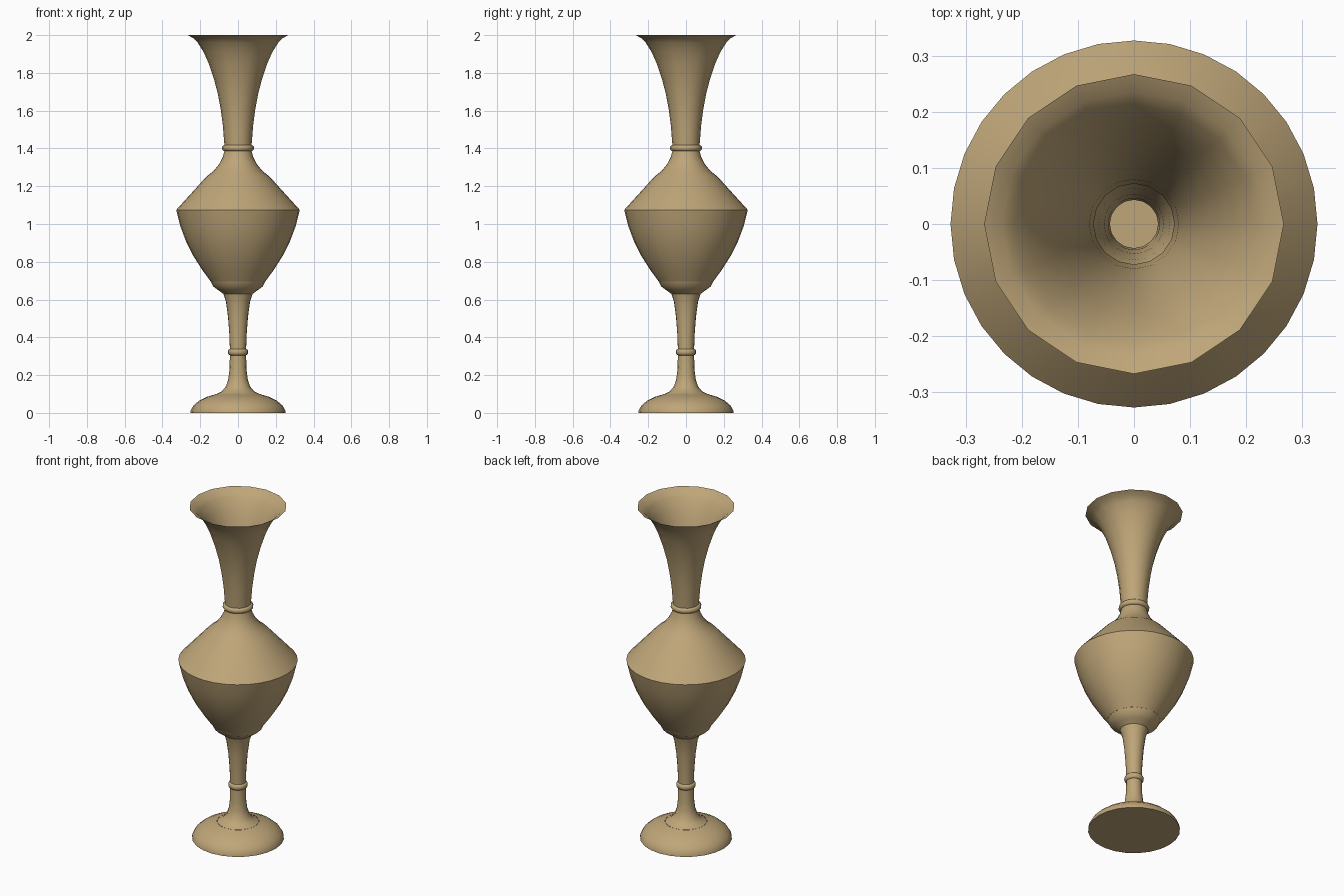
import bpy
import math

cube = bpy.data.objects.get("Cube")
if cube:
    bpy.data.objects.remove(cube, do_unlink=True)

clay = bpy.data.materials.new("tan clay")
clay.use_nodes = True
tan = (0.52, 0.38, 0.19, 1.0)
clay.diffuse_color = tan
clay.node_tree.nodes["Principled BSDF"].inputs["Base Color"].default_value = tan


def lathe(name, profile, sides, cap=False, crease=35):
    """Spin (radius, height) points around z into a thin shell."""
    verts, faces = [], []
    for r, z in profile:
        for i in range(sides):
            a = 2 * math.pi * i / sides + math.pi / 2
            verts.append((r * math.cos(a), r * math.sin(a), z))
    for row in range(len(profile) - 1):
        for i in range(sides):
            j = (i + 1) % sides
            low, high = row * sides, (row + 1) * sides
            faces.append((low + i, low + j, high + j, high + i))
    if cap:
        faces.append(tuple(reversed(range(sides))))
    mesh = bpy.data.meshes.new(name)
    mesh.from_pydata(verts, [], faces)
    mesh.materials.append(clay)
    obj = bpy.data.objects.new(name, mesh)
    bpy.context.collection.objects.link(obj)
    bpy.ops.object.select_all(action="DESELECT")
    obj.select_set(True)
    bpy.context.view_layer.objects.active = obj
    bpy.ops.object.shade_smooth_by_angle(angle=math.radians(crease))
    return obj


def bead(name, radius, z, bulge, half, sides):
    """Rounded collar around the shell."""
    steps = [math.pi * k / 6 for k in range(7)]
    points = [(radius + bulge * math.sin(t), z - half * math.cos(t)) for t in steps]
    return lathe(name, points, sides, crease=60)


# Domed foot with a flat underside
lathe("foot", [(0.252, 0), (0.25, 0.015), (0.235, 0.04), (0.205, 0.065),
               (0.165, 0.085), (0.115, 0.1)], 24, cap=True)

# Slender stem, flared at both ends
lathe("lower_stem", [(0.115, 0.1), (0.085, 0.115), (0.064, 0.14), (0.051, 0.18),
                     (0.045, 0.23), (0.043, 0.305)], 16)
bead("stem_collar", 0.043, 0.322, 0.011, 0.017, 16)
lathe("upper_stem", [(0.043, 0.339), (0.046, 0.42), (0.053, 0.51), (0.064, 0.59),
                     (0.077, 0.63), (0.105, 0.65), (0.132, 0.67), (0.144, 0.695)], 20)

# Bowl and sloping shoulder meeting at a sharp edge
lathe("bowl", [(0.144, 0.695), (0.19, 0.758), (0.237, 0.832), (0.276, 0.91),
               (0.306, 0.99), (0.327, 1.075)], 32)
lathe("shoulder", [(0.327, 1.075), (0.168, 1.25), (0.13, 1.28), (0.1, 1.317),
                   (0.08, 1.355), (0.072, 1.387)], 32)

# Collar and trumpet neck with a thin everted rim
bead("neck_collar", 0.072, 1.402, 0.013, 0.016, 16)
lathe("neck", [(0.072, 1.418), (0.08, 1.52), (0.092, 1.61), (0.107, 1.69),
               (0.128, 1.77), (0.155, 1.85), (0.182, 1.91), (0.213, 1.96),
               (0.236, 1.984), (0.267, 2.0)], 16)
